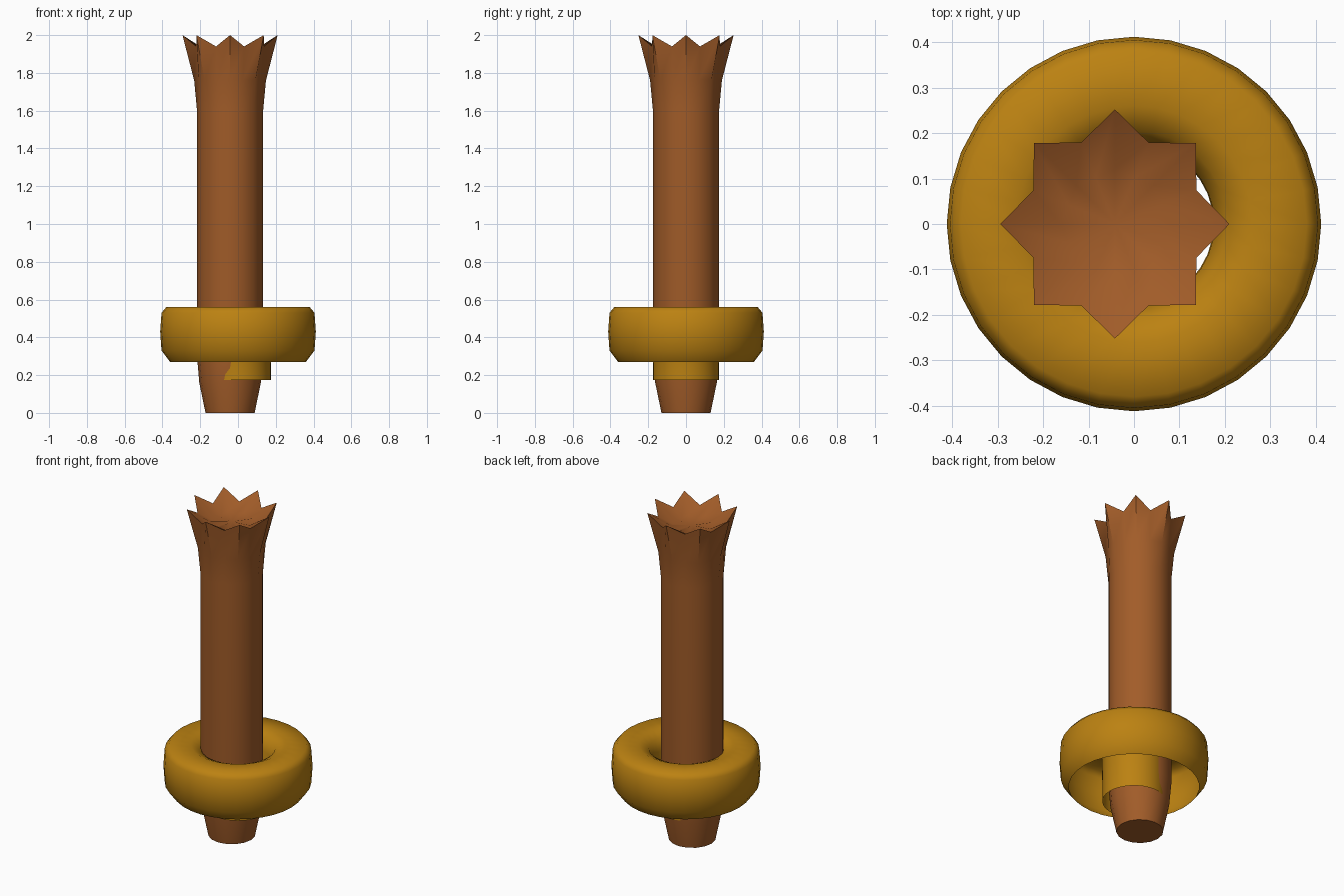
import bpy, math

if "Cube" in bpy.data.objects:
    bpy.data.objects.remove(bpy.data.objects["Cube"])


def material(name, rgb):
    m = bpy.data.materials.new(name)
    m.diffuse_color = (*rgb, 1)
    m.use_nodes = True
    m.node_tree.nodes["Principled BSDF"].inputs["Base Color"].default_value = m.diffuse_color
    return m


def loft(name, rows, sides, cx, mat, caps=False):
    """Stack rings around z; each row is (z_tip, r_tip, z_valley, r_valley)."""
    verts, faces = [], []
    for zt, rt, zv, rv in rows:
        for i in range(sides):
            a = 2 * math.pi * i / sides
            z, r = (zv, rv) if i % 2 else (zt, rt)
            verts.append((cx + r * math.cos(a), r * math.sin(a), z))
    for k in range(len(rows) - 1):
        for i in range(sides):
            j = (i + 1) % sides
            faces.append((k * sides + i, k * sides + j,
                          (k + 1) * sides + j, (k + 1) * sides + i))
    if caps:
        faces.append(tuple(reversed(range(sides))))
        top = (len(rows) - 1) * sides
        verts.append((cx, 0, rows[-1][0] - 0.01))
        for i in range(sides):
            faces.append((top + i, top + (i + 1) % sides, len(verts) - 1))
    me = bpy.data.meshes.new(name)
    me.from_pydata(verts, [], faces)
    me.materials.append(mat)
    ob = bpy.data.objects.new(name, me)
    bpy.context.collection.objects.link(ob)
    bpy.ops.object.select_all(action='DESELECT')
    ob.select_set(True)
    bpy.context.view_layer.objects.active = ob
    bpy.ops.object.shade_smooth_by_angle(angle=math.radians(60))
    return ob


def round_row(r, z):
    return (z, r, z, r)


brown = material("brown wood", (0.36, 0.108, 0.022))
gold = material("gold", (0.50, 0.222, 0.006))

# Shaft: tapered foot, straight body, splayed eight-point crown with a dished top
shaft = [round_row(r, z) for r, z in
         [(0.13, 0), (0.163, 0.16), (0.175, 0.30), (0.175, 1.6)]]
shaft += [(1.76, 0.19, 1.76, 0.18),
          (2.0, 0.252, 1.94, 0.194),
          (1.915, 0.12, 1.90, 0.11)]
loft("splayed_shaft", shaft, 16, -0.042, brown, caps=True)

# Guard ring: rounded shell open underneath, with a collar tube down the middle
guard = [(0.36, 0.27), (0.405, 0.33), (0.412, 0.43), (0.405, 0.53), (0.38, 0.56),
         (0.26, 0.56), (0.205, 0.535), (0.177, 0.47), (0.175, 0.175)]
loft("guard_ring", [round_row(r, z) for r, z in guard], 32, 0, gold)
